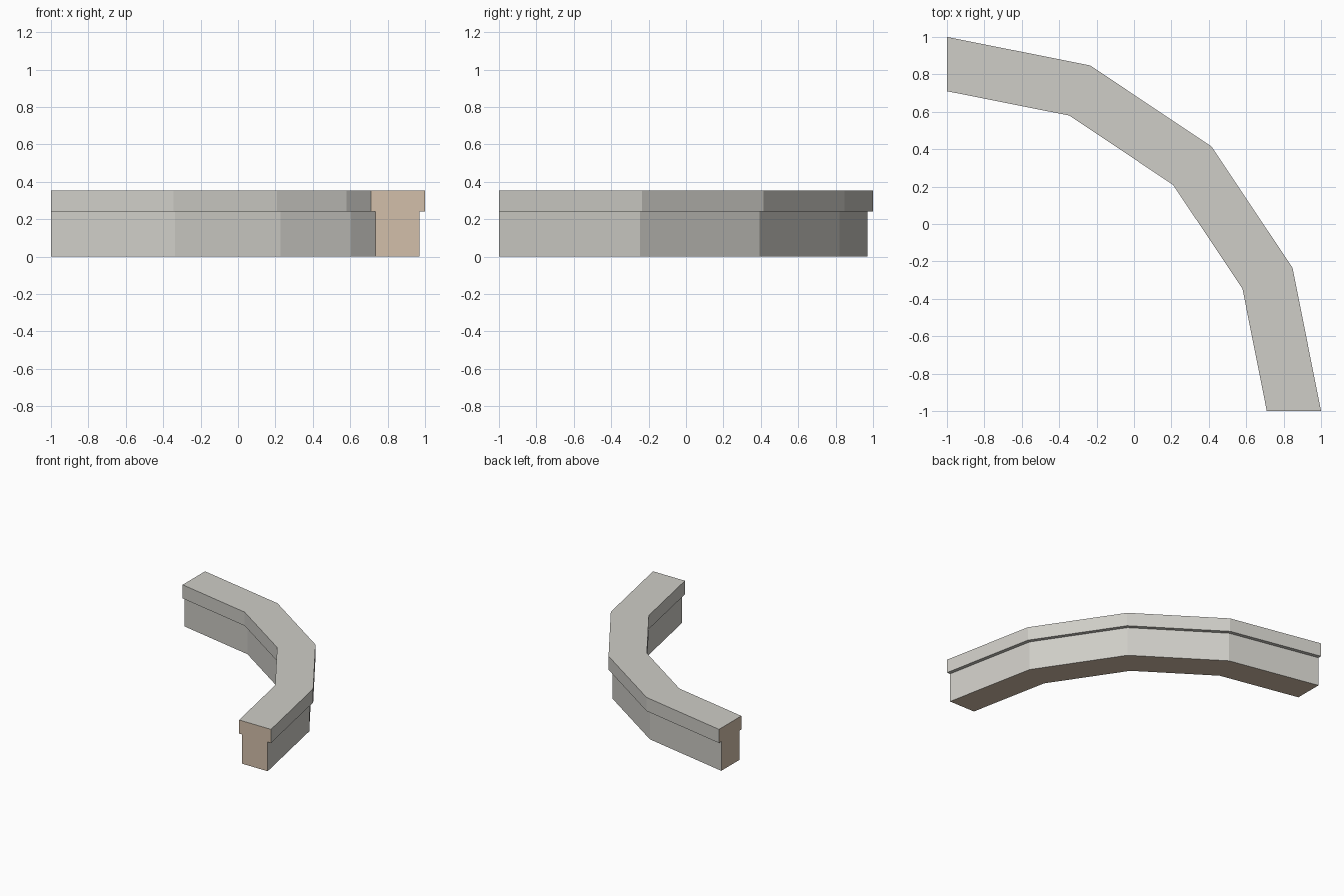
import bpy, bmesh
from math import pi
from mathutils import Vector

if "Cube" in bpy.data.objects:
    bpy.data.objects.remove(bpy.data.objects["Cube"], do_unlink=True)


def make_material(name, color):
    mat = bpy.data.materials.new(name)
    mat.use_nodes = True
    mat.diffuse_color = color
    mat.node_tree.nodes["Principled BSDF"].inputs["Base Color"].default_value = color
    return mat


plaster = make_material("pale grey plaster", (0.62, 0.61, 0.57, 1))
core = make_material("tan core", (0.65, 0.52, 0.40, 1))

# Cross-section of a wall with an overhanging cap: (x, z)
BODY_IN, BODY_OUT = 0.735, 0.97
CAP_IN, CAP_OUT = 0.71, 1.0
LEDGE, TOP = 0.24, 0.352
profile = [(BODY_IN, 0), (BODY_OUT, 0), (BODY_OUT, LEDGE), (CAP_OUT, LEDGE),
           (CAP_OUT, TOP), (CAP_IN, TOP), (CAP_IN, LEDGE), (BODY_IN, LEDGE)]

# Sweep the section through a quarter turn in four straight segments
bm = bmesh.new()
verts = [bm.verts.new((x, -1, z)) for x, z in profile]
start_cap = bm.faces.new(verts)
result = bmesh.ops.spin(bm, geom=list(start_cap.edges), cent=Vector((-1, -1, 0)),
                        axis=Vector((0, 0, 1)), angle=pi / 2, steps=4)
end_edges = [e for e in result["geom_last"] if isinstance(e, bmesh.types.BMEdge)]
bmesh.ops.contextual_create(bm, geom=end_edges)
bmesh.ops.recalc_face_normals(bm, faces=bm.faces)

# End caps and underside show the core; everything else is plaster
for face in bm.faces:
    is_cap = len(face.verts) == len(profile)
    is_bottom = face.calc_center_median().z < 0.01
    face.material_index = 1 if is_cap or is_bottom else 0

mesh = bpy.data.meshes.new("curved_wall")
bm.to_mesh(mesh)
bm.free()
mesh.materials.append(plaster)
mesh.materials.append(core)
wall = bpy.data.objects.new("curved_wall", mesh)
bpy.context.collection.objects.link(wall)
